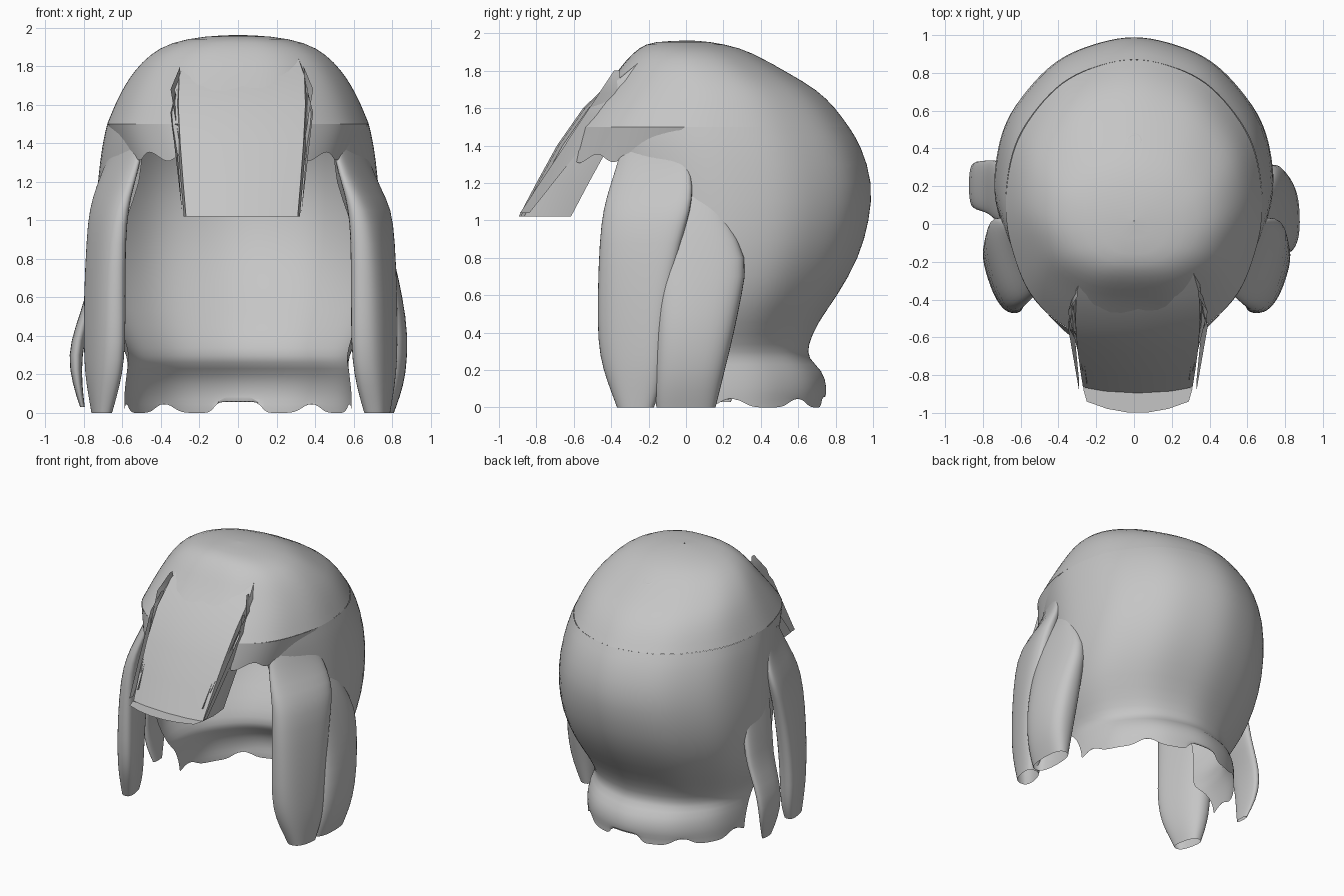
import bpy
from math import sin, cos, pi, radians, copysign

cube = bpy.data.objects.get("Cube")
if cube:
    bpy.data.objects.remove(cube, do_unlink=True)

# One plain grey for the whole hairpiece
grey = bpy.data.materials.new("hair_grey")
grey.use_nodes = True
colour = (0.56, 0.56, 0.56, 1)
grey.diffuse_color = colour
bsdf = grey.node_tree.nodes["Principled BSDF"]
bsdf.inputs["Base Color"].default_value = colour
bsdf.inputs["Roughness"].default_value = 0.8


def loft(name, rows, closed=False, subdiv=1):
    """Skin a sheet or tube across rows of equal length."""
    n = len(rows[0])
    verts = [p for row in rows for p in row]
    faces = []
    for r in range(len(rows) - 1):
        for i in range(n if closed else n - 1):
            j = (i + 1) % n
            faces.append((r * n + i, r * n + j, (r + 1) * n + j, (r + 1) * n + i))
    mesh = bpy.data.meshes.new(name)
    mesh.from_pydata(verts, [], faces)
    mesh.materials.append(grey)
    obj = bpy.data.objects.new(name, mesh)
    bpy.context.collection.objects.link(obj)
    bpy.ops.object.select_all(action='DESELECT')
    obj.select_set(True)
    bpy.context.view_layer.objects.active = obj
    if subdiv:
        mod = obj.modifiers.new("smooth", 'SUBSURF')
        mod.levels = mod.render_levels = subdiv
        bpy.ops.object.shade_smooth()
    else:
        bpy.ops.object.shade_smooth_by_angle(angle=radians(30))


def power(v, e):
    return copysign(abs(v) ** e, v)


def ring_point(z, w, back, front, t, square=1.0):
    """Point on an oval; t = 0 is the back, pi the front, which may be squarer."""
    mid, half = (back + front) / 2, (back - front) / 2
    wave = 1 + 0.006 * cos(11 * t) * min(1, w)
    e = 1 if cos(t) > 0 else square
    return (w * power(sin(t), e) * wave, mid + half * cos(t) * wave, z)


# Crown: closed rings (height, half width, back, front)
crown = [(1.962, .002, .02, .016), (1.957, .17, .12, -.18), (1.925, .35, .29, -.25),
         (1.86, .46, .42, -.32), (1.78, .535, .56, -.38), (1.7, .59, .70, -.45),
         (1.6, .64, .80, -.54), (1.5, .68, .87, -.62)]
loft("crown", [[ring_point(*row, 2 * pi * i / 48, .75) for i in range(48)]
               for row in reversed(crown)], closed=True)

# Back shell: arcs open at the face (height, half width, back, front, edge angle)
shell = [(1.5, .68, .87, -.60, 136), (1.4, .705, .935, -.60, 135), (1.2, .73, 1.0, -.56, 137),
         (1.0, .745, .98, -.50, 128), (.8, .74, .925, -.48, 122), (.6, .715, .81, -.45, 118),
         (.45, .66, .70, -.45, 112), (.33, .59, .65, -.45, 106), (.26, .57, .65, -.45, 100),
         (.2, .58, .73, -.45, 96), (.1, .59, .755, -.45, 92), (.04, .59, .74, -.45, 90)]


def hem(t):
    """Ragged hem with a notch at the nape."""
    return .08 if abs(t) < .2 else .05 * max(0, sin(9 * abs(t) + 1.5))


rows = []
for z, w, back, front, edge in shell:
    angles = [radians(edge) * (i / 20 - 1) for i in range(41)]
    rows.append([ring_point(z, w, back, front, t) for t in angles])
rows.append([(x, y, hem(radians(90) * (i / 20 - 1))) for i, (x, y, z) in enumerate(rows[-1])])
loft("back_shell", list(reversed(rows)))

# Ragged brim hanging beside the fringe
for side, label in ((1, "left"), (-1, "right")):
    rows = []
    for k in range(4):
        row = []
        for i in range(15):
            f = i / 14
            t = radians(100 + 60 * f)
            drop = (.17 * min(1, 2.2 * f) + .03 * sin(17 * f)) * k / 3
            x, y, z = ring_point(1.5 - drop, .68 - .35 * drop, .87, -.62 - .3 * drop, t, .75)
            row.append((side * x, y, z))
        rows.append(row)
    loft(label + "_brim", rows)

# Fringe: a sloping panel with side walls (height, half width, front)
fringe = [(1.88, .28, -.24), (1.75, .325, -.395), (1.6, .33, -.55), (1.4, .32, -.69),
          (1.2, .305, -.80), (1.02, .29, -.895)]
rows = []
for z, w, y in fringe:
    prof = [(-1.0, .28), (-1.04, .14), (-1, .03), (-.6, .01), (0, 0),
            (.6, .01), (1, .03), (1.04, .14), (1.0, .28)]
    rows.append([(.02 + w * a, y + b, z) for a, b in prof])
loft("fringe", rows, subdiv=0)

# Thin flat lip at the foot of the fringe
steps = (-1, -.6, -.2, .2, .6, 1)
loft("fringe_lip", [[(.02 + .29 * s, -.87, 1.02) for s in steps],
                    [(.02 + .27 * s, -1 + .06 * s * s, 1.02) for s in steps]], subdiv=0)


def fringe_front(z):
    return -.9 + (z - 1.02) * .66


# Pointed strands along both sides of the fringe
for side, label in ((1, "left"), (-1, "right")):
    for x, top, low, out in ((.32, 1.8, 1.2, .05), (.34, 1.68, 1.04, .03), (.30, 1.6, 1.1, 0)):
        mid = top - .12
        blade = [(x, 0, top), (x, .03, top), (x + out, 0, mid), (x + .01, .12, mid),
                 (x - .03, 0, low), (x - .03, .05, low)]
        pts = [(.02 + side * a, fringe_front(z) + b, z) for a, b, z in blade]
        loft(label + "_fringe_strand", [pts[0:2], pts[2:4], pts[4:6]], subdiv=0)


def lock(name, side, levels):
    """Hanging lock; levels hold height, front and rear y, inner and outer x, lean."""
    rows = []
    for z, y0, y1, x0, x1, lean in levels:
        row = []
        for i in range(20):
            a = 2 * pi * i / 20
            s = power(cos(a), .8)
            y = (y0 + y1) / 2 + (y1 - y0) / 2 * s
            x = (x0 + x1) / 2 + (x1 - x0) / 2 * power(sin(a), .75) + lean * s
            row.append((side * x, y, z))
        rows.append(row if side > 0 else row[::-1])
    loft(name, rows[::-1], closed=True)


# Front locks framing the face, growing out of the shell
for side, label, spread in ((1, "left", .015), (-1, "right", -.015)):
    lock(label + "_front_lock", side, [
        (1.45, -.33, -.06, .54, .58, .07), (1.3, -.37, .02, .555, .635, .075),
        (1.18, -.41, .04, .585, .69, .075), (1.06, -.445, .03, .605, .75 + spread, .07),
        (.9, -.465, -.02, .61, .775 + spread, .06), (.6, -.475, -.08, .61, .79 + spread, .06),
        (.35, -.475, -.11, .61, .79 + spread, .06), (.2, -.445, -.12, .62, .79 + spread, .05),
        (.08, -.40, -.14, .64, .78 + spread, .03), (0, -.37, -.17, .66, .77 + spread, .02)])

# Left middle lock: broad and bulging
lock("left_middle_lock", 1, [
    (1.15, -.10, .14, .66, .70, .01), (1.0, -.12, .22, .66, .76, .0),
    (.8, -.14, .34, .66, .81, -.01), (.6, -.15, .30, .66, .855, -.01),
    (.4, -.16, .26, .66, .885, -.01), (.2, -.17, .21, .66, .875, .0),
    (.08, -.17, .18, .67, .84, .0), (0, -.16, .16, .68, .81, .0)])

# Right middle lock: a thin tail flicking outward
lock("right_middle_lock", -1, [
    (.98, .0, .30, .66, .72, .0), (.75, .02, .34, .69, .77, .0),
    (.6, .05, .34, .72, .79, .0), (.45, .07, .335, .78, .845, .0),
    (.3, .08, .33, .81, .885, .0), (.15, .10, .30, .81, .86, .0),
    (.03, .14, .24, .795, .82, .0)])

# Small pit at the swirl of the crown, tilted with the surface
swirl = [[(r * cos(a), .44 + r * sin(a), z - .5 * r * sin(a))
          for a in [2 * pi * i / 10 for i in range(10)]]
         for r, z in ((.06, 1.835), (.04, 1.852), (.015, 1.84))]
loft("crown_swirl", swirl, closed=True)
